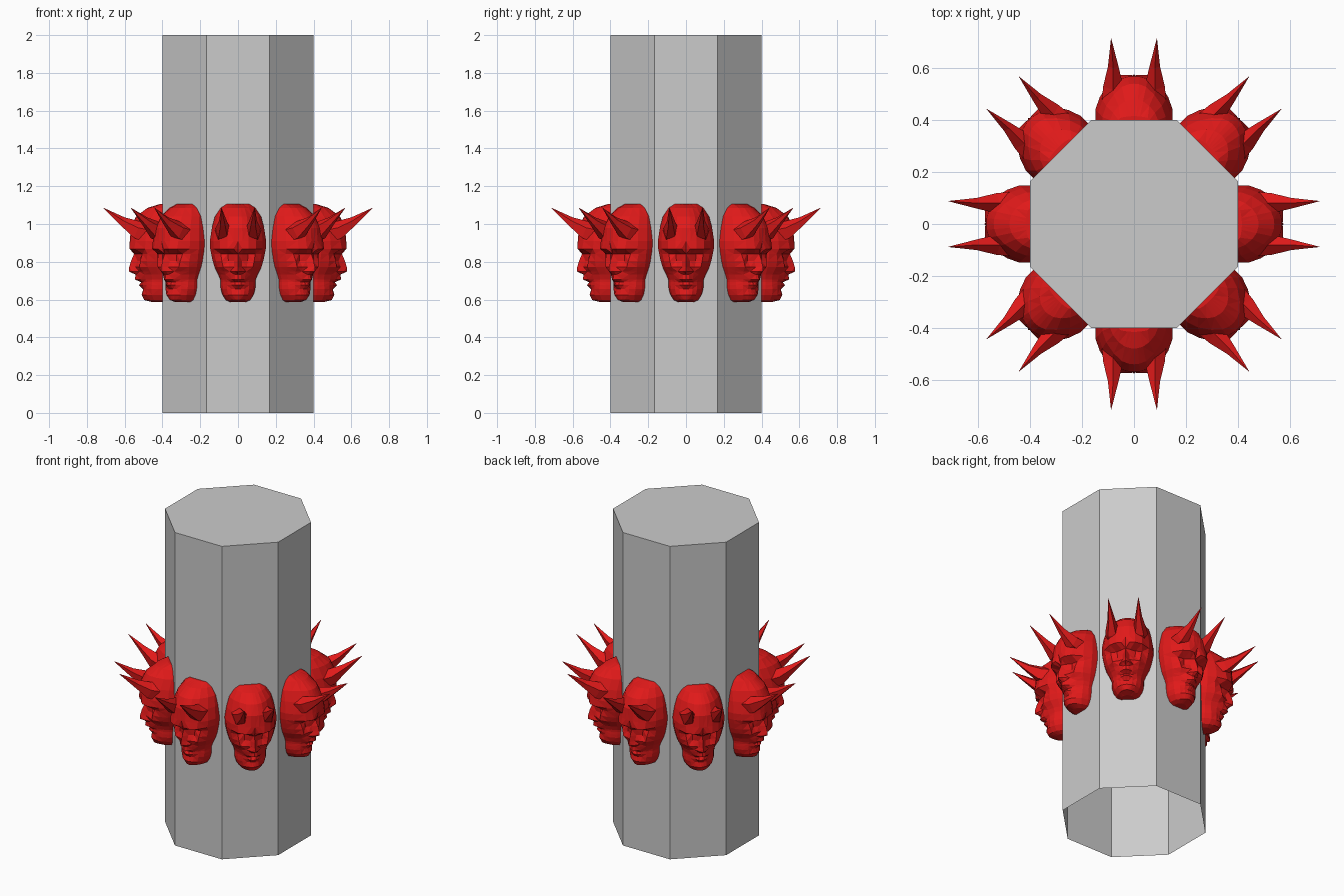
import bpy, bmesh
from math import pi, cos
from mathutils import Vector, Matrix

if "Cube" in bpy.data.objects:
    bpy.data.objects.remove(bpy.data.objects["Cube"])

APOTHEM = 0.4
red = bpy.data.materials.new("red")
red.diffuse_color = (0.75, 0.01, 0.01, 1)
red.use_nodes = True
red.node_tree.nodes["Principled BSDF"].inputs["Base Color"].default_value = red.diffuse_color


def make_object(name, bm, mat=None):
    me = bpy.data.meshes.new(name)
    bm.to_mesh(me)
    bm.free()
    if mat:
        me.materials.append(mat)
    ob = bpy.data.objects.new(name, me)
    bpy.context.collection.objects.link(ob)
    return ob


# Octagonal pillar, closed on top and open underneath
bm = bmesh.new()
bmesh.ops.create_cone(bm, cap_ends=True, segments=8, depth=2,
                      radius1=APOTHEM / cos(pi / 8), radius2=APOTHEM / cos(pi / 8),
                      matrix=Matrix.Translation((0, 0, 1)) @ Matrix.Rotation(pi / 8, 4, 'Z'))
bm.normal_update()
bmesh.ops.delete(bm, geom=[f for f in bm.faces if f.normal.z < -0.9], context='FACES_ONLY')
# keep the flats square to the axes
a = max(v.co.x for v in bm.verts)
if a > APOTHEM + 0.01:
    bmesh.ops.rotate(bm, verts=bm.verts, cent=(0, 0, 0), matrix=Matrix.Rotation(pi / 8, 3, 'Z'))
make_object("pillar", bm)

# Face relief: z, half width, then depth in mm from the middle line outwards
FRACTIONS = (0, 0.16, 0.38, 0.64, 0.88, 1)
ROWS = (
    (1.105, .060, 15, 15, 14, 12, 8, 0),
    (1.085, .092, 80, 78, 72, 55, 28, 0),
    (1.040, .122, 140, 138, 128, 98, 55, 12),
    (0.980, .138, 168, 167, 158, 128, 78, 30),
    (0.910, .149, 172, 173, 166, 142, 90, 40),
    (0.868, .147, 162, 174, 174, 150, 92, 40),
    (0.842, .142, 150, 136, 112, 106, 80, 40),
    (0.805, .134, 166, 132, 112, 118, 82, 36),
    (0.772, .124, 176, 142, 130, 122, 78, 32),
    (0.748, .112, 176, 158, 122, 102, 66, 26),
    (0.732, .104, 142, 138, 122, 95, 58, 22),
    (0.706, .094, 146, 140, 118, 88, 54, 20),
    (0.692, .092, 112, 112, 104, 84, 54, 20),
    (0.676, .092, 124, 120, 104, 84, 56, 20),
    (0.655, .091, 102, 102, 96, 84, 58, 20),
    (0.625, .082, 110, 108, 102, 84, 56, 15),
    (0.597, .064, 96, 94, 86, 68, 45, 10),
    (0.586, .040, 50, 50, 45, 40, 25, 0),
)


def head_row(z, w, *depths):
    half = [(f * w, APOTHEM + d / 1000) for f, d in zip(FRACTIONS, depths)]
    half.append((w, APOTHEM - 0.02))
    full = [(-x, y) for x, y in reversed(half[1:])] + half
    return [(x, -y, z) for x, y in full]


def loft(bm, rings, closed=False):
    rows = [[bm.verts.new(p) for p in r] for r in rings]
    for r, s in zip(rows, rows[1:]):
        n = len(r)
        for i in range(n if closed else n - 1):
            j = (i + 1) % n
            bm.faces.new((r[i], s[i], s[j], r[j]))
    bm.faces.new(rows[-1][::-1])
    bm.faces.new(rows[0])


def horn_rings(side):
    # bent five-sided spike: centre x, depth, z, radius
    path = ((.078, .45, .945, .060), (.080, .535, .965, .048),
            (.080, .61, 1.01, .025), (.088, .713, 1.085, .001))
    rings = []
    for x, y, z, r in path:
        c = Vector((side * x, -y, z))
        ring = []
        for k in range(5):
            d = Matrix.Rotation(side * k * 2 * pi / 5, 3, 'Y') @ Vector((0, 0, r))
            ring.append(c + Vector((d.x * 0.85, d.z * 0.4, d.z)))
        rings.append(ring)
    return rings


# Horned head mesh, made once and shared by all eight sides
bm = bmesh.new()
loft(bm, [head_row(*r) for r in ROWS])
for side in (-1, 1):
    loft(bm, horn_rings(side), closed=True)
bmesh.ops.triangulate(bm, faces=bm.faces)
bmesh.ops.recalc_face_normals(bm, faces=bm.faces)
# the relief is open at the back, so make sure its front points outwards
bm.normal_update()
brow = min((f for f in bm.faces if 0.88 < f.calc_center_median().z < 0.9),
           key=lambda f: abs(f.calc_center_median().x))
if brow.normal.y > 0:
    bmesh.ops.reverse_faces(bm, faces=bm.faces)
head = make_object("horned_head_1", bm, red)
for i in range(1, 8):
    ob = bpy.data.objects.new(f"horned_head_{i + 1}", head.data)
    ob.rotation_euler.z = i * pi / 4
    bpy.context.collection.objects.link(ob)
